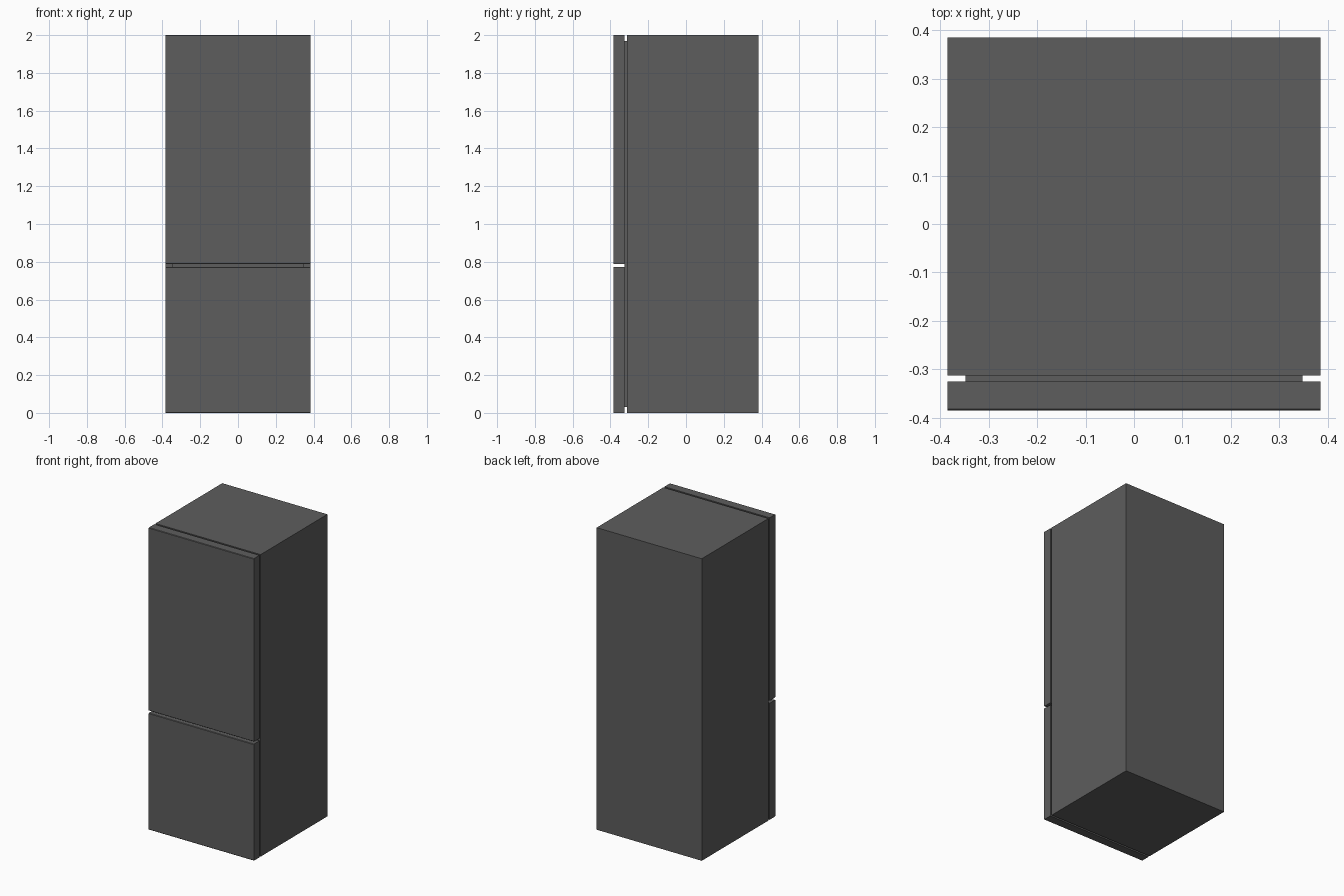
import bpy, bmesh

if "Cube" in bpy.data.objects:
    bpy.data.objects.remove(bpy.data.objects["Cube"])


def box(name, x, y, z, chamfer=0.0):
    """Box from (min, max) ranges; optional chamfer on the horizontal front edges."""
    bm = bmesh.new()
    bmesh.ops.create_cube(bm, size=1)
    for v in bm.verts:
        v.co = [r[0] + (c + 0.5) * (r[1] - r[0]) for c, r in zip(v.co, (x, y, z))]
    if chamfer:
        edges = [e for e in bm.edges
                 if all(abs(v.co.y - y[0]) < 1e-5 for v in e.verts)
                 and abs(e.verts[0].co.z - e.verts[1].co.z) < 1e-5]
        bmesh.ops.bevel(bm, geom=edges, offset=chamfer, segments=1, affect='EDGES')
    bmesh.ops.recalc_face_normals(bm, faces=bm.faces)
    mesh = bpy.data.meshes.new(name)
    bm.to_mesh(mesh)
    bm.free()
    obj = bpy.data.objects.new(name, mesh)
    bpy.context.collection.objects.link(obj)
    return obj


HALF = 0.385        # half width and half depth
BODY_FRONT = -0.313
DOOR_BACK = -0.325

# Cabinet
parts = [box("cabinet", (-HALF, HALF), (BODY_FRONT, HALF), (0, 2))]

# Recessed seal between the cabinet and the doors
parts.append(box("door_seal", (-0.348, 0.348), (DOOR_BACK, BODY_FRONT), (0.03, 1.97)))

# Doors with a narrow gap between them
for name, z in (("freezer_door", (0, 0.772)), ("fridge_door", (0.788, 2))):
    parts.append(box(name, (-HALF, HALF), (-HALF, DOOR_BACK), z, chamfer=0.003))

# Dark grey finish
finish = bpy.data.materials.new("dark_grey")
finish.diffuse_color = (0.11, 0.11, 0.11, 1)
finish.use_nodes = True
finish.node_tree.nodes["Principled BSDF"].inputs["Base Color"].default_value = finish.diffuse_color
for part in parts:
    part.data.materials.append(finish)
